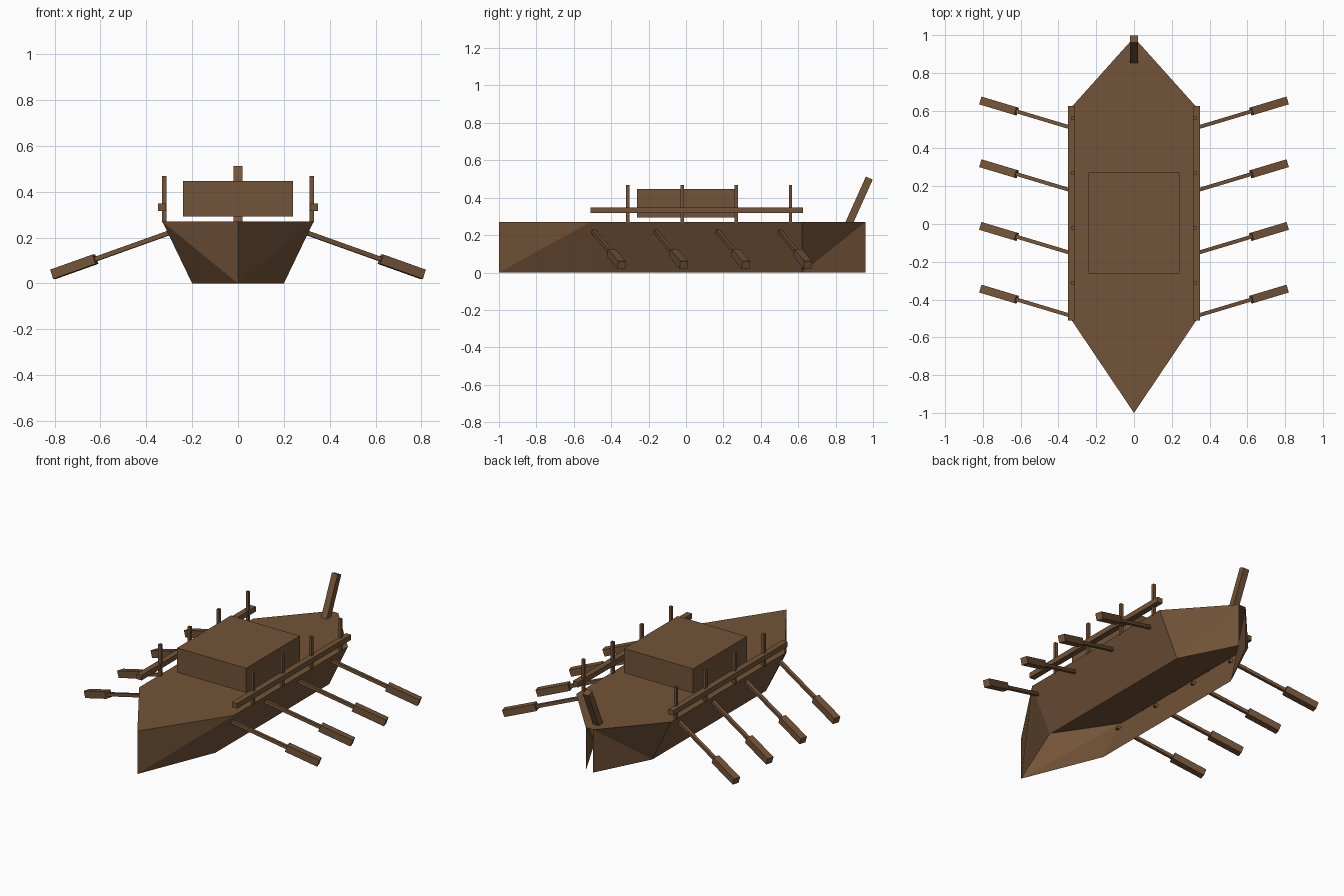
import bpy, bmesh
from mathutils import Vector, Matrix

if "Cube" in bpy.data.objects:
    bpy.data.objects.remove(bpy.data.objects["Cube"])

wood = bpy.data.materials.new("brown wood")
wood.diffuse_color = (0.17, 0.087, 0.04, 1)
wood.use_nodes = True
wood.node_tree.nodes["Principled BSDF"].inputs["Base Color"].default_value = wood.diffuse_color


def finish(name, bm):
    me = bpy.data.meshes.new(name)
    bm.to_mesh(me)
    bm.free()
    me.materials.append(wood)
    ob = bpy.data.objects.new(name, me)
    bpy.context.collection.objects.link(ob)
    return ob


def box(name, lo, hi):
    lo, hi = Vector(lo), Vector(hi)
    bm = bmesh.new()
    bmesh.ops.create_cube(bm, size=1, matrix=Matrix.Translation((lo + hi) / 2)
                          @ Matrix.Diagonal((*(hi - lo), 1)))
    return finish(name, bm)


def beam(name, a, b, w):
    # square bar running from a to b, kept upright
    a, b = Vector(a), Vector(b)
    d = (b - a).normalized()
    side = d.cross(Vector((0, 0, 1))).normalized()
    rot = Matrix((side, side.cross(d), d)).transposed()
    rot.col[0] = -rot.col[0]
    bm = bmesh.new()
    bmesh.ops.create_cube(bm, size=1)
    for v in bm.verts:
        v.co = (a + b) / 2 + rot @ Vector((v.co.x * w, v.co.y * w, v.co.z * (b - a).length))
    bmesh.ops.recalc_face_normals(bm, faces=bm.faces)
    return finish(name, bm)


# hull: deck plus two side walls, open underneath and at the stern slot
H = 0.27
bm = bmesh.new()
bow_top, bow_low = bm.verts.new((0, -1, H)), bm.verts.new((0, -1, 0))
rims = []
for s in (1, -1):
    t1, t2, t3 = [bm.verts.new((s * x, y, H)) for x, y in ((0.33, -0.51), (0.33, 0.62), (0.025, 0.96))]
    b1, b2, b3 = [bm.verts.new((s * x, y, 0)) for x, y in ((0.2, -0.51), (0.2, 0.62), (0.025, 0.96))]
    rims.append([t1, t2, t3])
    for f in ((bow_low, t1, bow_top), (bow_low, b1, t1), (b1, b2, t2, t1),
              (b2, t3, t2), (b2, b3, t3)):
        bm.faces.new(f if s == 1 else f[::-1])
bm.faces.new([bow_top] + rims[0] + rims[1][::-1])
bm.normal_update()
finish("hull", bm)

# cabin and leaning stern post
box("cabin", (-0.24, -0.262, 0.293), (0.24, 0.272, 0.447))
beam("stern_post", (0, 0.871, 0.262), (0, 0.98, 0.505), 0.04)

for s, tag in ((1, "right"), (-1, "left")):
    # railing with posts
    xs = sorted((s * 0.314, s * 0.35))
    box("rail_" + tag, (xs[0], -0.51, 0.317), (xs[1], 0.625, 0.349))
    for i in range(4):
        y, x = -0.311 + 0.29 * i, s * 0.322
        box(f"rail_post_{tag}_{i}", (x - 0.009, y - 0.009, 0.265), (x + 0.009, y + 0.009, 0.468))
    # oars: thin shaft and thick blade on one line
    for i in range(4):
        y = 0.652 - 0.332 * i
        pt = lambda x: (s * x, y - 0.30 * (0.807 - x), 0.04 + 0.357 * (0.807 - x))
        beam(f"oar_shaft_{tag}_{i}", pt(0.29), pt(0.63), 0.02)
        beam(f"oar_blade_{tag}_{i}", pt(0.622), pt(0.807), 0.043)
